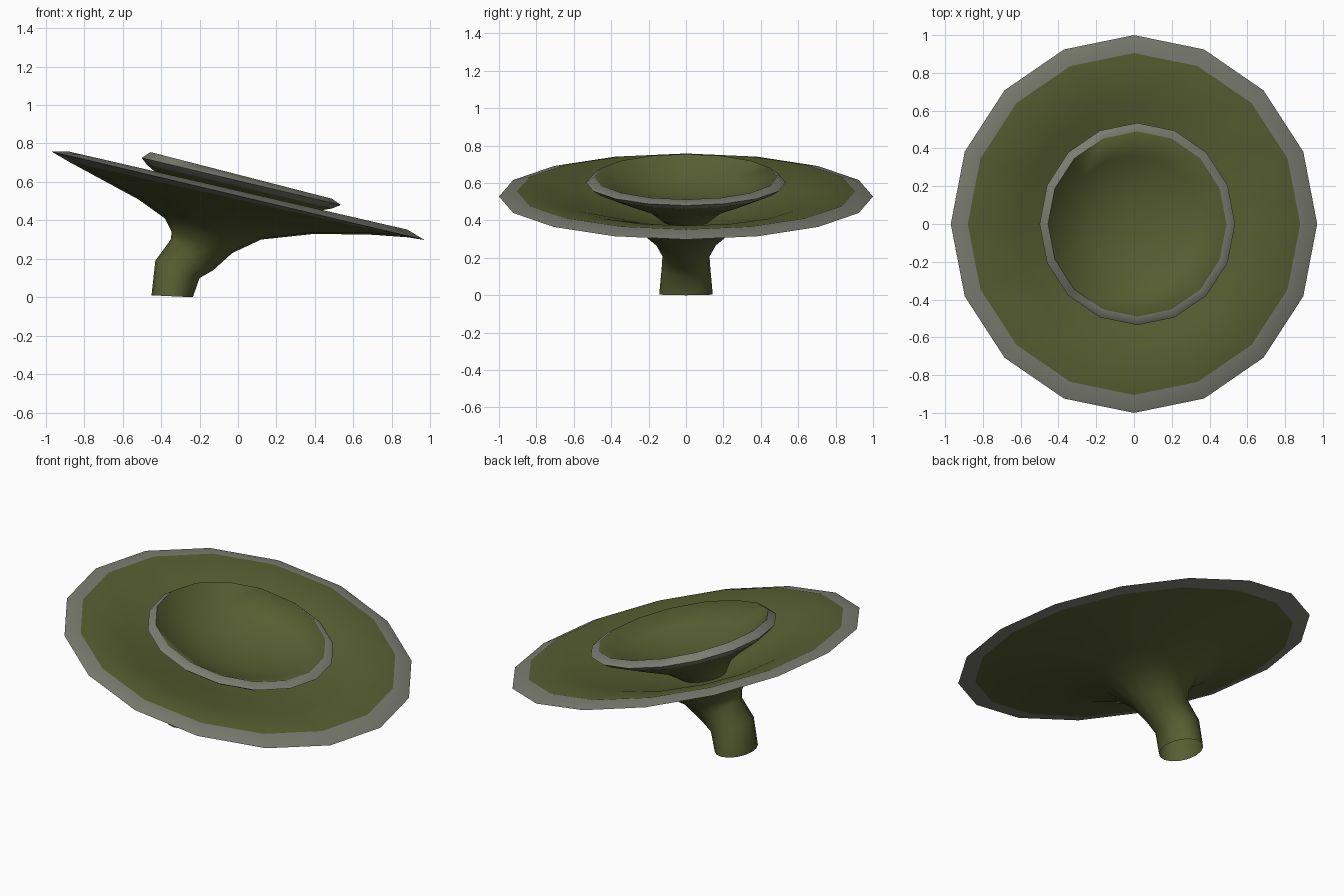
import bpy, bmesh, math

if "Cube" in bpy.data.objects:
    bpy.data.objects.remove(bpy.data.objects["Cube"])

SIDES = 16


def material(name, rgb):
    m = bpy.data.materials.new(name)
    m.diffuse_color = (*rgb, 1)
    m.use_nodes = True
    m.node_tree.nodes["Principled BSDF"].inputs["Base Color"].default_value = m.diffuse_color
    return m


olive = material("olive green", (0.098, 0.116, 0.032))
grey = material("pale grey rim", (0.20, 0.205, 0.165))


def loft(name, rings, rim, centre):
    """Loft tilted rings (left x, left z, right x, right z, y radius).
    Bands touching the rim ring are grey; the last ring closes on centre."""
    bm = bmesh.new()
    loops = []
    for xl, zl, xr, zr, ry in rings:
        loop = []
        for i in range(SIDES):
            a = 2 * math.pi * i / SIDES
            t = (1 + math.cos(a)) / 2
            loop.append(bm.verts.new((xl + (xr - xl) * t, ry * math.sin(a), zl + (zr - zl) * t)))
        loops.append(loop)
    for k in range(len(loops) - 1):
        a, b = loops[k], loops[k + 1]
        for i in range(SIDES):
            j = (i + 1) % SIDES
            f = bm.faces.new((a[i], a[j], b[j], b[i]))
            f.material_index = int(k in (rim - 1, rim))
    tip = bm.verts.new(centre)
    last = loops[-1]
    for i in range(SIDES):
        bm.faces.new((last[i], last[(i + 1) % SIDES], tip))
    me = bpy.data.meshes.new(name)
    bm.to_mesh(me)
    bm.free()
    ob = bpy.data.objects.new(name, me)
    bpy.context.collection.objects.link(ob)
    me.materials.append(olive)
    me.materials.append(grey)
    bpy.ops.object.select_all(action='DESELECT')
    ob.select_set(True)
    bpy.context.view_layer.objects.active = ob
    bpy.ops.object.shade_smooth_by_angle(angle=math.radians(75))
    return ob


# Stem flaring into the wide tilted plate
loft("large_plate_with_stem", [
    (-0.45, 0.01, -0.235, 0.0, 0.143),
    (-0.43, 0.19, -0.20, 0.10, 0.13),
    (-0.35, 0.30, -0.13, 0.14, 0.125),
    (-0.345, 0.34, -0.03, 0.23, 0.17),
    (-0.38, 0.41, 0.12, 0.30, 0.26),
    (-0.52, 0.51, 0.40, 0.33, 0.47),
    (-0.76, 0.64, 0.70, 0.325, 0.76),
    (-0.88, 0.705, 0.88, 0.312, 0.90),
    (-0.97, 0.758, 0.97, 0.298, 1.0),    # rim
    (-0.88, 0.758, 0.88, 0.352, 0.905),
    (-0.62, 0.63, 0.62, 0.372, 0.63),
    (-0.36, 0.475, 0.30, 0.37, 0.33),
], 8, (-0.13, 0, 0.37))

# Smaller cup growing out of the plate
loft("small_upper_cup", [
    (-0.26, 0.32, -0.08, 0.30, 0.09),
    (-0.24, 0.41, -0.02, 0.36, 0.11),
    (-0.27, 0.50, 0.12, 0.41, 0.20),
    (-0.37, 0.60, 0.33, 0.435, 0.36),
    (-0.475, 0.69, 0.49, 0.462, 0.495),
    (-0.50, 0.725, 0.535, 0.48, 0.535),  # rim
    (-0.455, 0.755, 0.49, 0.512, 0.49),
    (-0.37, 0.64, 0.36, 0.475, 0.36),
    (-0.23, 0.55, 0.16, 0.47, 0.19),
], 5, (-0.05, 0, 0.49))
